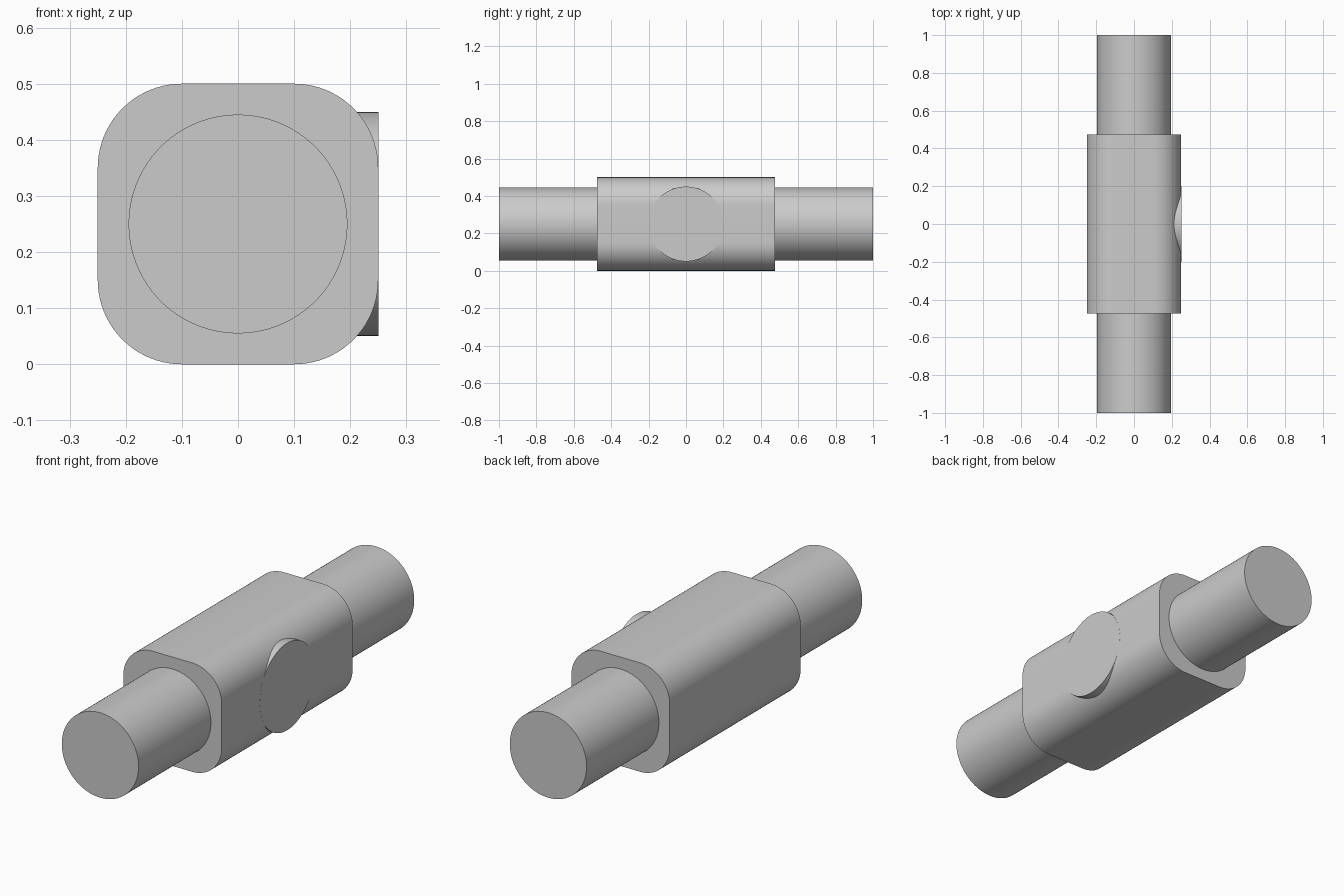
import bpy
import math
from mathutils import Matrix

old = bpy.data.objects.get("Cube")
if old:
    bpy.data.objects.remove(old, do_unlink=True)

MID = 0.25          # height of the main axis
HALF = 0.25         # half width of the body
ROUND = 0.15        # corner radius of the body

grey = bpy.data.materials.new("plain grey")
grey.use_nodes = True
colour = (0.6, 0.6, 0.6, 1)
grey.diffuse_color = colour
grey.node_tree.nodes["Principled BSDF"].inputs["Base Color"].default_value = colour


def extrude(name, outline, start, end, turn=0):
    """Solid prism along y from a closed (x, z) outline, turned about z."""
    n = len(outline)
    verts = [(x, y, z) for y in (start, end) for x, z in outline]
    faces = [(i, i + n, (i + 1) % n + n, (i + 1) % n) for i in range(n)]
    faces += [tuple(range(n)), tuple(reversed(range(n, 2 * n)))]
    mesh = bpy.data.meshes.new(name)
    mesh.from_pydata(verts, [], faces)
    mesh.transform(Matrix.Rotation(turn, 4, "Z"))
    mesh.materials.append(grey)
    obj = bpy.data.objects.new(name, mesh)
    bpy.context.collection.objects.link(obj)
    bpy.ops.object.select_all(action="DESELECT")
    obj.select_set(True)
    bpy.context.view_layer.objects.active = obj
    bpy.ops.object.shade_smooth_by_angle(angle=math.radians(30))
    return obj


def circle(radius, sides=96):
    steps = [2 * math.pi * i / sides for i in range(sides)]
    return [(radius * math.cos(a), MID + radius * math.sin(a)) for a in steps]


def rounded_square(half, radius, steps=20):
    points = []
    for corner in range(4):
        mid = math.pi / 4 + corner * math.pi / 2
        cx = math.copysign(half - radius, math.cos(mid))
        cz = MID + math.copysign(half - radius, math.sin(mid))
        for i in range(steps + 1):
            a = corner * math.pi / 2 + i * math.pi / 2 / steps
            points.append((cx + radius * math.cos(a), cz + radius * math.sin(a)))
    return points


# Rounded square body along the main axis
extrude("body", rounded_square(HALF, ROUND), -0.475, 0.475)

# Round shaft ends, seated slightly inside the body
extrude("front_shaft", circle(0.195), -1, -0.47)
extrude("back_shaft", circle(0.195), 0.47, 1)

# Round side boss, flush with the left flat of the body
extrude("side_boss", circle(0.2), -HALF - 0.0003, -0.1, turn=math.pi / 2)
